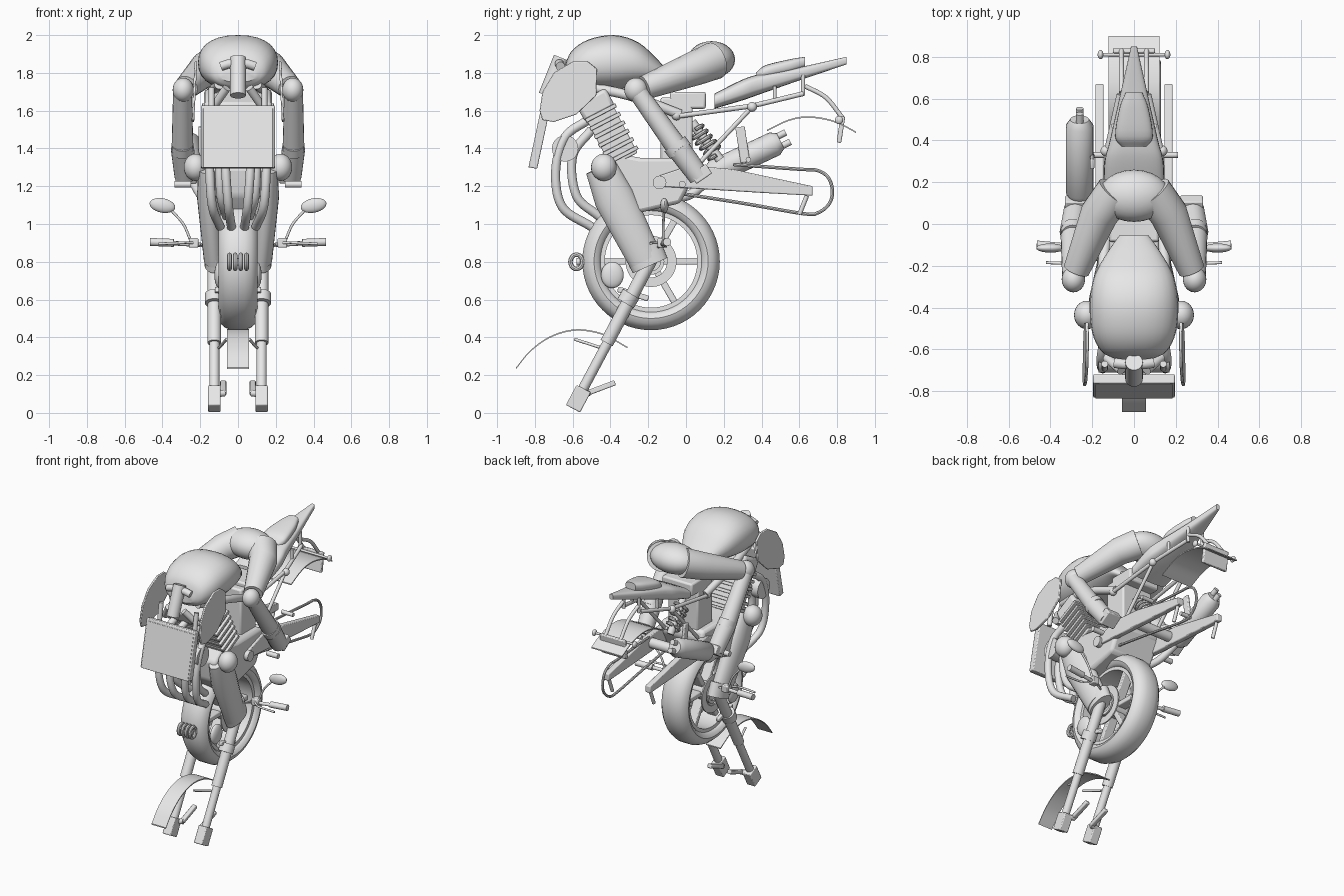
import bpy, bmesh, math
from mathutils import Vector, Matrix

if "Cube" in bpy.data.objects:
    bpy.data.objects.remove(bpy.data.objects["Cube"])

grey = bpy.data.materials.new("plain_grey")
grey.use_nodes = True
grey.diffuse_color = (.8, .8, .8, 1)
grey.node_tree.nodes["Principled BSDF"].inputs["Base Color"].default_value = grey.diffuse_color
made = []


def finish(name, bm, mirror=False, bevel=0):
    bmesh.ops.recalc_face_normals(bm, faces=bm.faces[:])
    mesh = bpy.data.meshes.new(name)
    bm.to_mesh(mesh)
    bm.free()
    mesh.materials.append(grey)
    obj = bpy.data.objects.new(name, mesh)
    bpy.context.collection.objects.link(obj)
    if bevel:
        mod = obj.modifiers.new("soft_edges", 'BEVEL')
        mod.width, mod.segments = bevel, 2
    if mirror:
        obj.modifiers.new("mirror", 'MIRROR').use_mirror_merge = False
    made.append(obj)


def curve(points, steps=7):
    """Smooth path through the points."""
    p = [Vector(q) for q in points]
    p = [p[0] * 2 - p[1]] + p + [p[-1] * 2 - p[-2]]
    out = []
    for a, b, c, d in zip(p, p[1:], p[2:], p[3:]):
        for i in range(steps):
            t = i / steps
            out.append(b + (c - a) * t / 2 + (a * 2 - b * 5 + c * 4 - d) * t * t / 2
                       + (b * 3 - a - c * 3 + d) * t ** 3 / 2)
    return out + [p[-2]]


def skin(bm, rings, closed=False):
    loops = [[bm.verts.new(v) for v in ring] for ring in rings]
    pairs = list(zip(loops, loops[1:])) + ([(loops[-1], loops[0])] if closed else [])
    for a, b in pairs:
        for i in range(len(a)):
            j = (i + 1) % len(a)
            bm.faces.new((a[i], a[j], b[j], b[i]))
    if not closed:
        bm.faces.new(loops[0])
        bm.faces.new(loops[-1])


def tube(name, points, radii, mirror=False, flat=1, bend=False, closed=False, sides=20):
    """Round bar along a path; flat squeezes it sideways."""
    pts = curve(points) if bend else [Vector(p) for p in points]
    if not isinstance(radii, (list, tuple)):
        radii = [radii] * len(pts)
    rings = []
    for i, p in enumerate(pts):
        last = len(pts) - 1
        a = pts[i - 1] if i or closed else p
        b = pts[(i + 1) % len(pts)] if i < last or closed else p
        d = (b - a).normalized()
        u = Vector((0, 0, 1)) if abs(d.x) > .9 else Vector((1, 0, 0))
        u = (u - d * u.dot(d)).normalized()
        v = d.cross(u)
        rings.append([p + radii[i] * (u * flat * math.cos(t) + v * math.sin(t))
                      for t in (math.tau * k / sides for k in range(sides))])
    bm = bmesh.new()
    skin(bm, rings, closed)
    finish(name, bm, mirror)


def loft(name, rows, power=.8):
    """Rounded body through stations of depth, bottom, top and half width."""
    rings = []
    for y, low, high, w in curve(rows, 4):
        ring = []
        for k in range(28):
            c, s = math.cos(math.tau * k / 28), math.sin(math.tau * k / 28)
            ring.append((w * math.copysign(abs(c) ** power, c), y,
                         (low + high) / 2 + (high - low) / 2 * math.copysign(abs(s) ** power, s)))
        rings.append(ring)
    bm = bmesh.new()
    skin(bm, rings)
    finish(name, bm)


def ball(name, at, size, mirror=False, roll=0):
    bm = bmesh.new()
    bmesh.ops.create_uvsphere(bm, u_segments=24, v_segments=14, radius=1, matrix=Matrix.Translation(at)
                              @ Matrix.Rotation(roll, 4, 'Y') @ Matrix.Diagonal((*size, 1)))
    finish(name, bm, mirror)


def box(name, at, size, tilt=0, mirror=False, bevel=.006):
    bm = bmesh.new()
    bmesh.ops.create_cube(bm, size=1, matrix=Matrix.Translation(at)
                          @ Matrix.Rotation(tilt, 4, 'X') @ Matrix.Diagonal((*size, 1)))
    finish(name, bm, mirror, bevel)


def prism(name, outline, x0, x1, mirror=False, lean=0, bevel=0):
    """Side outline pushed out across the width."""
    bm = bmesh.new()
    mid = sum(p[1] for p in outline) / len(outline)
    skin(bm, [[(x + lean * (z - mid), y, z) for y, z in outline] for x in (x0, x1)])
    finish(name, bm, mirror, bevel)


def strip(name, points, half, thick=.008):
    path = [(p.x, p.y) for p in curve([(y, z, 0) for y, z in points])]
    prism(name, path + [(y, z - thick) for y, z in reversed(path)], -half, half)


def lathe(name, profile, mirror=False, segments=56):
    """Closed profile of side offset and radius, spun about the axle."""
    rings = []
    for k in range(segments):
        t = math.tau * k / segments
        rings.append([(x, AXLE[0] + r * math.cos(t), AXLE[1] + r * math.sin(t)) for x, r in profile])
    bm = bmesh.new()
    skin(bm, rings, True)
    finish(name, bm, mirror)


def disc(name, x0, x1, inner, outer, mirror=False):
    lathe(name, [(x0, inner), (x1, inner), (x1, outer), (x0, outer)], mirror)


# Wheel
AXLE = (-.185, .802)
half_tyre = [(.07, .265), (.092, .28), (.103, .302), (.094, .328), (.07, .35), (.035, .364)]
lathe("tyre", half_tyre + [(-x, r) for x, r in reversed(half_tyre)])
disc("wheel_rim", -.075, .075, .245, .275)
disc("wheel_hub", -.08, .08, .015, .065)
disc("brake_disc", .083, .092, .085, .135, True)
disc("disc_carrier", .075, .092, .05, .07, True)
for k in range(6):
    t = math.tau * k / 6
    box("wheel_spoke", (0, AXLE[0] + .155 * math.cos(t), AXLE[1] + .155 * math.sin(t)),
        (.07, .035, .2), t - math.pi / 2)
tube("axle", [(-.15, *AXLE), (.15, *AXLE)], .02)

# Standing legs made from the fork
ball("hip_joints", (.225, -.435, 1.3), (.062, .068, .072), True)
tube("thigh_covers", [(.16, -.45, 1.3), (.15, -.38, 1.14), (.125, -.215, .81)], [.085, .108, .09], True, .62)
tube("thigh_cuffs", [(.122, -.23, .87), (.122, -.19, .78)], [.104, .1], True, .55)
tube("fork_tubes", [(.125, -.16, .86), (.125, -.42, .37)], .036, True)
tube("fork_clamps", [(.125, -.29, .63), (.125, -.32, .58)], .05, True)
tube("fork_sliders", [(.125, -.4, .4), (.125, -.56, .1)], .027, True)
box("foot_blocks", (.125, -.57, .075), (.066, .085, .12), -.49, True)
box("toe_plates", (.078, -.45, .132), (.032, .16, .028), .36, True)
tube("toe_axles", [(.07, -.52, .105), (.13, -.53, .1)], .018, True)
ball("brake_calipers", (.1, -.39, .73), (.025, .06, .07), True)
box("caliper_bridges", (.11, -.28, .63), (.025, .17, .03), -.3, True)
strip("front_mudguard", [(-.9, .24), (-.82, .335), (-.71, .41), (-.58, .443), (-.44, .42), (-.31, .35)], .057)
tube("mudguard_stays", [(.06, -.59, .39), (.1, -.45, .345)], .008, True)
for k in range(4):
    ring = [(-.045 + k * .03, -.58 + .032 * math.cos(t), .8 + .038 * math.sin(t))
            for t in (math.tau * i / 18 for i in range(18))]
    tube("front_coil", ring, .012, closed=True, sides=8)
tube("coil_mount", [(0, -.58, .8), (0, -.53, .8)], .02)

# Handlebars and mirrors
tube("handlebars", [(.11, -.17, .86), (.2, -.13, .89), (.46, -.1, .905)], .012, True)
tube("hand_grips", [(.34, -.112, .9), (.465, -.1, .905)], .021, True)
tube("brake_levers", [(.24, -.15, .9), (.3, -.185, .9), (.42, -.185, .895)], .007, True, bend=True)
box("switch_boxes", (.235, -.125, .9), (.05, .05, .05), 0, True)
tube("mirror_stalks", [(.25, -.12, .91), (.29, -.12, 1), (.36, -.115, 1.08)], .007, True, bend=True)
ball("mirrors", (.4, -.115, 1.098), (.069, .022, .038), True, -.2)

# Engine, radiator and exhaust
box("engine_cylinders", (0, -.41, 1.5), (.34, .16, .36), .48)
for k in range(6):
    shift = -.14 + k * .05
    box("cooling_fin", (0, -.4 - shift * .46, 1.49 + shift * .89), (.38, .18, .022), .48, bevel=.003)
box("cylinder_head", (0, -.48, 1.63), (.36, .18, .11), .48, bevel=.02)
prism("crankcase", [(-.5, 1.3), (-.4, 1.38), (-.24, 1.35), (.04, 1.35), (.06, 1.28), (-.03, 1.11),
                    (-.2, 1.07), (-.38, 1.03), (-.48, 1.15)], -.17, .17, bevel=.02)
tube("cross_cylinder", [(-.17, -.64, 1.4), (.17, -.64, 1.4)], .07)
box("radiator", (0, -.775, 1.46), (.39, .045, .335), -.21)
box("radiator_core", (0, -.797, 1.455), (.37, .008, .32), -.21, bevel=.002)
for x in (.05, .135):
    tube("exhaust_headers", [(x, -.52, 1.55), (x + .02, -.64, 1.46), (x + .015, -.69, 1.28),
                             (x, -.655, 1.09), (x * .7, -.5, .985)], .024, True, bend=True)
tube("inner_pipes", [(.1, -.5, 1.5), (.1, -.6, 1.36), (.09, -.58, 1.15), (.06, -.46, 1.04)], .024, True, bend=True)
tube("exhaust_link", [(-.16, -.1, 1.13), (-.2, .03, 1.16), (-.26, .15, 1.27)], .025, bend=True)
tube("muffler", [(-.26, .12, 1.26), (-.26, .15, 1.275), (-.26, .47, 1.425), (-.26, .5, 1.44)],
     [.045, .066, .066, .045])
for z in (.025, -.025):
    tube("muffler_tips", [(-.26, .47 - z / 2, 1.425 + z), (-.26, .54 - z / 2, 1.46 + z)], .018)
box("muffler_bracket", (-.2, .3, 1.42), (.02, .05, .19), .15)

# Steering head, side shields and tank
tube("steering_head", [(0, -.66, 1.88), (0, -.74, 1.68)], .042)
tube("head_bracket", [(-.09, -.665, 1.835), (-.05, -.67, 1.848), (.05, -.67, 1.848), (.09, -.665, 1.835)], .024)
tube("head_stays", [(.06, -.7, 1.72), (.13, -.64, 1.62)], .022, True)
tube("stay_bolts", [(.14, -.69, 1.6), (.14, -.67, 1.72)], .016, True)
prism("side_shields", [(-.775, 1.6), (-.76, 1.7), (-.7, 1.8), (-.6, 1.86), (-.52, 1.86), (-.47, 1.82),
                       (-.475, 1.68), (-.58, 1.58), (-.7, 1.54), (-.76, 1.55)], .224, .238, True, -.05, .004)
loft("fuel_tank", [(-.645, 1.75, 1.82, .09), (-.61, 1.72, 1.91, .155), (-.52, 1.71, 1.975, .2),
                   (-.38, 1.71, 2, .212), (-.25, 1.73, 1.96, .19), (-.14, 1.74, 1.86, .13),
                   (-.055, 1.71, 1.77, .07)], .88)
box("air_box", (0, -.05, 1.5), (.24, .17, .34), 0, bevel=.012)
box("seat_base", (0, .01, 1.655), (.24, .19, .09), 0, bevel=.012)
tube("main_frame", [(.1, -.6, 1.74), (.15, -.3, 1.68), (.13, -.03, 1.58)], .026, True, bend=True)

# Rider shaped lower body
ball("pelvis", (0, .135, 1.87), (.17, .125, .098))
tube("rider_thighs", [(.085, .15, 1.865), (.165, .05, 1.825), (.275, -.22, 1.722)], [.1, .092, .064], True)
ball("knees", (.29, -.265, 1.71), (.056, .062, .064), True)
tube("shins", [(.294, -.25, 1.69), (.294, -.03, 1.38)], [.05, .058], True)
tube("boot_cuffs", [(.294, -.06, 1.425), (.294, -.03, 1.385)], .068, True, .85)
tube("boots", [(.294, -.04, 1.4), (.28, .07, 1.25)], [.062, .056], True)
box("boot_soles", (.275, .08, 1.265), (.11, .1, .06), .6, True)
tube("foot_pegs", [(.25, -.02, 1.21), (.335, -.02, 1.21)], .018, True)

# Tail, seat and rear frame
loft("tail", [(.15, 1.61, 1.69, .145), (.3, 1.655, 1.765, .14), (.4, 1.69, 1.795, .115),
              (.6, 1.76, 1.83, .07), (.85, 1.845, 1.885, .014)], .6)
loft("seat_pad", [(.37, 1.76, 1.8, .06), (.42, 1.77, 1.84, .09), (.55, 1.8, 1.872, .07), (.63, 1.83, 1.885, .04)], .7)
tube("upper_rails", [(.14, -.05, 1.57), (.13, .35, 1.625), (.07, .62, 1.69)], .013, True)
for y, z in ((-.05, 1.575), (.35, 1.62)):
    ball("rail_joints", (.135, y, z), (.025, .026, .026), True)
tube("lower_rails", [(.13, .35, 1.62), (.13, .05, 1.3)], .012, True)
tube("tail_posts", [(.06, .62, 1.79), (.06, .62, 1.68)], .011, True)
tube("mid_posts", [(.1, .47, 1.73), (.1, .47, 1.65)], .01, True)
strip("rear_mudguard", [(.43, 1.5), (.55, 1.555), (.66, 1.57), (.79, 1.545), (.9, 1.49)], .122)
tube("plate_arms", [(.06, .63, 1.73), (.06, .74, 1.67), (.06, .83, 1.56)], .012, True, bend=True)
box("plate_holder", (0, .82, 1.5), (.2, .025, .14), -.15)
tube("indicator_bar", [(-.16, .81, 1.55), (.16, .81, 1.55)], .008)
ball("indicators", (.16, .81, 1.55), (.014, .022, .022), True)

# Swing arm, chain and shock absorber
prism("swing_arms", [(-.17, 1.2), (-.16, 1.25), (.02, 1.31), (.25, 1.29), (.67, 1.2), (.67, 1.15),
                     (.4, 1.165), (0, 1.19)], .145, .185, True, 0, .006)
tube("swing_pivot", [(-.2, -.14, 1.22), (.2, -.14, 1.22)], .036)
tube("swing_crosspiece", [(-.15, .18, 1.24), (.15, .18, 1.24)], .035)
tube("chain", [(.12, -.05, 1.165), (.12, .3, 1.11), (.12, .62, 1.055), (.12, .7, 1.06), (.12, .76, 1.11),
               (.12, .775, 1.18), (.12, .75, 1.25), (.12, .69, 1.285), (.12, .6, 1.29), (.12, .25, 1.315)],
     .009, bend=True, sides=8)
tube("chain_adjusters", [(.165, .6, 1.05), (.165, .64, 1.15)], .012, True)
tube("rear_pegs", [(.12, .33, 1.34), (.21, .33, 1.34)], .014, True)
coil = [(.045 * math.cos(t), .05 + .0035 * t + .032 * math.sin(t), 1.5 - .0043 * t + .028 * math.sin(t))
        for t in (math.tau * i / 16 for i in range(81))]
tube("shock_spring", coil, .011, sides=8)
tube("shock_absorber", [(0, .03, 1.54), (0, .18, 1.34)], .025)

bpy.context.view_layer.update()
for obj in bpy.context.selected_objects:
    obj.select_set(False)
for obj in made:
    obj.select_set(True)
bpy.context.view_layer.objects.active = made[0]
bpy.ops.object.shade_smooth_by_angle(angle=math.radians(35))
